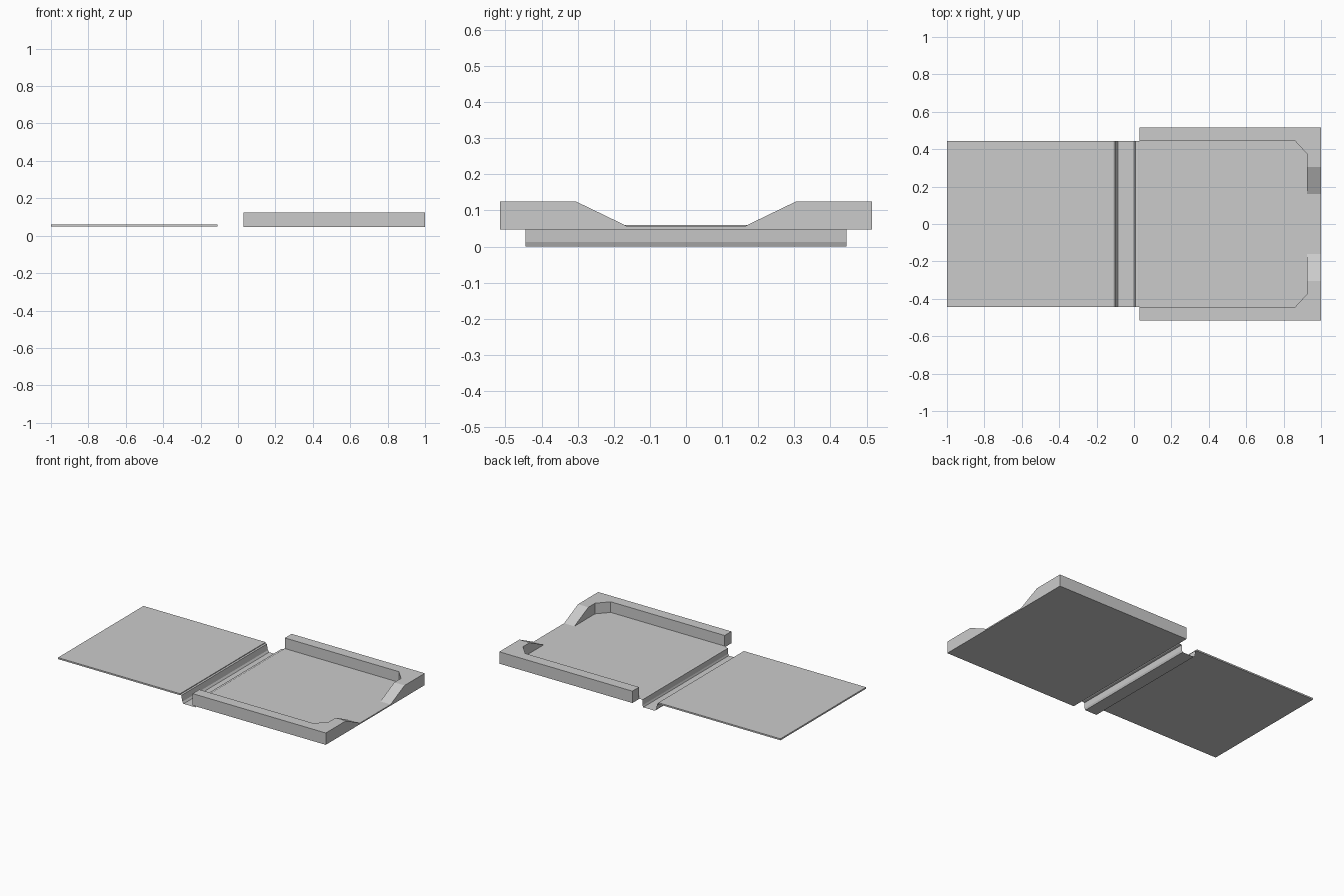
import bpy, bmesh

if "Cube" in bpy.data.objects:
    bpy.data.objects.remove(bpy.data.objects["Cube"])

Z_BASE, Z_FLOOR, Z_RIM = 0.047, 0.055, 0.125
PLATE_Y, TRAY_Y = 0.445, 0.515


def finish(name, bm):
    bmesh.ops.recalc_face_normals(bm, faces=bm.faces)
    mesh = bpy.data.meshes.new(name)
    bm.to_mesh(mesh)
    bm.free()
    obj = bpy.data.objects.new(name, mesh)
    bpy.context.collection.objects.link(obj)
    return obj


def loft(name, bottom, z0, top, z1, cap_bottom=True):
    """Solid between two outlines with matching point counts."""
    bm = bmesh.new()
    lo = [bm.verts.new((x, y, z0)) for x, y in bottom]
    hi = [bm.verts.new((x, y, z1)) for x, y in top]
    n = len(lo)
    for i in range(n):
        j = (i + 1) % n
        bm.faces.new((lo[i], lo[j], hi[j], hi[i]))
    bm.faces.new(hi)
    if cap_bottom:
        bm.faces.new(lo[::-1])
    return finish(name, bm)


def slab(name, x0, x1, half_y, z0, z1):
    ring = [(x0, -half_y), (x1, -half_y), (x1, half_y), (x0, half_y)]
    return loft(name, ring, z0, ring, z1)


# Flat lid and tray floor
slab("lid_plate", -1.0, -0.11, PLATE_Y, 0.05, 0.06)
slab("tray_floor", 0.03, 1.0, TRAY_Y, Z_BASE, Z_FLOOR)


# Tray side wall with chamfered inner corner; its end ramps down to the thumb notch
def wall_outline(end_y):
    return [(0.03, PLATE_Y), (0.86, PLATE_Y), (0.925, 0.375), (0.925, end_y),
            (1.0, end_y), (1.0, TRAY_Y), (0.03, TRAY_Y)]


wall = loft("tray_wall", wall_outline(0.16), Z_FLOOR,
            wall_outline(0.305), Z_RIM, cap_bottom=False)
mirror = wall.modifiers.new("mirror", 'MIRROR')
mirror.use_axis = (False, True, False)
mirror.use_mirror_merge = False

# Folded hinge channel: an open sheet joining lid and tray
profile = [(-0.11, 0.055), (-0.102, 0.05), (-0.094, 0.012), (-0.085, 0.0),
           (0.0, 0.0), (0.005, 0.012), (0.007, 0.047), (0.021, 0.05), (0.03, 0.055)]
bm = bmesh.new()
rows = [[bm.verts.new((x, y, z)) for x, z in profile] for y in (-PLATE_Y, PLATE_Y)]
for i in range(len(profile) - 1):
    bm.faces.new((rows[0][i], rows[0][i + 1], rows[1][i + 1], rows[1][i]))
finish("hinge_channel", bm)
